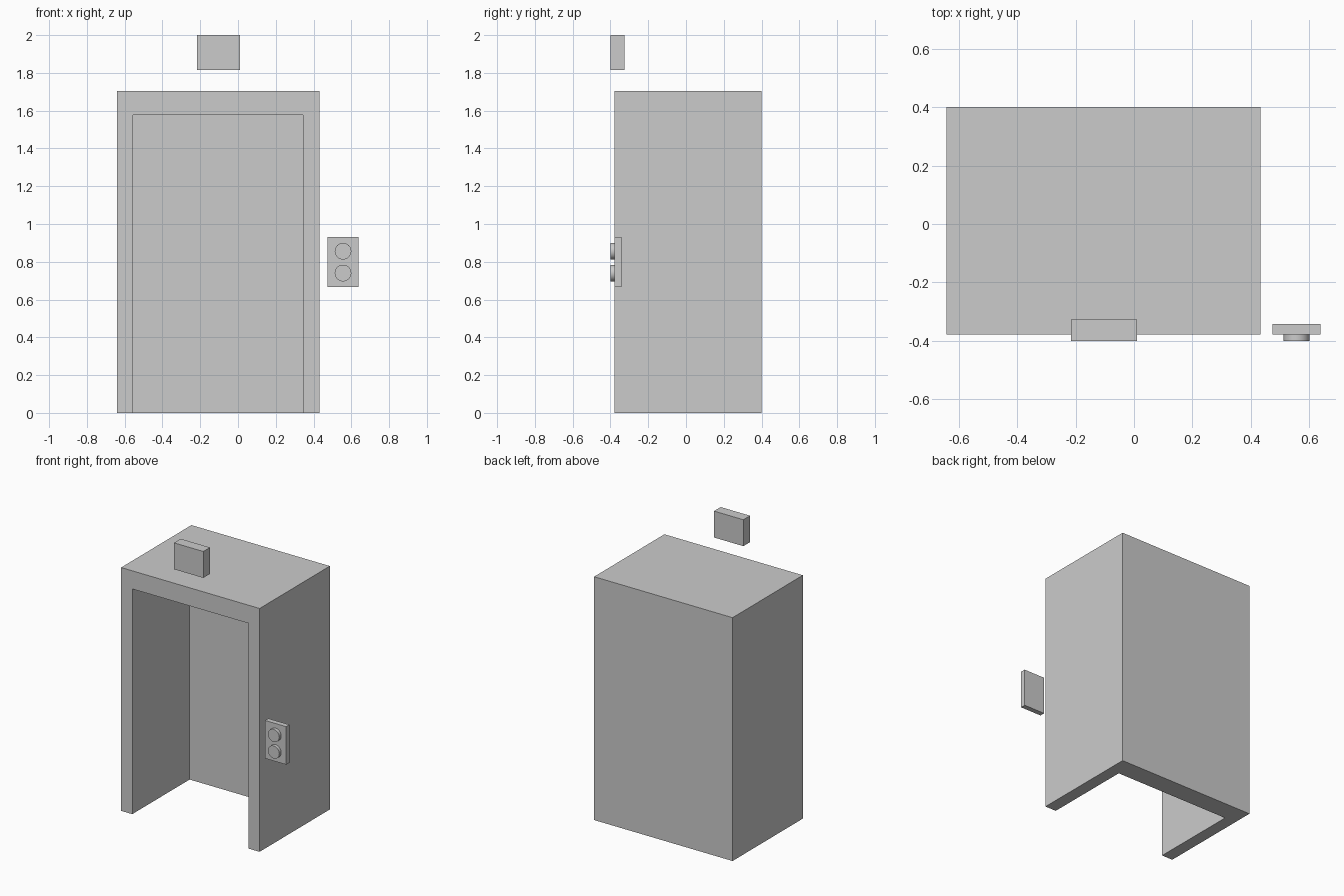
import bpy, bmesh
from math import pi

if "Cube" in bpy.data.objects:
    bpy.data.objects.remove(bpy.data.objects["Cube"])


def obj_from_bmesh(name, bm):
    bmesh.ops.recalc_face_normals(bm, faces=bm.faces)
    mesh = bpy.data.meshes.new(name)
    bm.to_mesh(mesh)
    bm.free()
    obj = bpy.data.objects.new(name, mesh)
    bpy.context.collection.objects.link(obj)
    return obj


def box(name, lo, hi):
    bm = bmesh.new()
    bmesh.ops.create_cube(bm, size=1)
    for v in bm.verts:
        v.co = [(a + b) / 2 + c * (b - a) for a, b, c in zip(lo, hi, v.co)]
    return obj_from_bmesh(name, bm)


def prism(name, profile, y0, y1):
    """Extrude an x-z outline from y0 to y1."""
    bm = bmesh.new()
    face = bm.faces.new([bm.verts.new((x, y0, z)) for x, z in profile])
    new = bmesh.ops.extrude_face_region(bm, geom=[face])["geom"]
    bmesh.ops.translate(bm, vec=(0, y1 - y0, 0),
                        verts=[g for g in new if isinstance(g, bmesh.types.BMVert)])
    return obj_from_bmesh(name, bm)


# Elevator cabin: arch-shaped shell, open at the front and bottom
L, R, TOP = -0.641, 0.432, 1.705
l, r, top = -0.555, 0.345, 1.578
FRONT, INNER, BACK = -0.378, 0.257, 0.40
cabin = prism("cabin", [(L, 0), (L, TOP), (R, TOP), (R, 0),
                        (r, 0), (r, top), (l, top), (l, 0)], FRONT, BACK)

# Back wall closing the shell, joined into one solid
bm = bmesh.new()
bm.from_mesh(cabin.data)
bm.faces.ensure_lookup_table()
back = max(bm.faces, key=lambda f: f.calc_center_median().y)
bmesh.ops.delete(bm, geom=[back], context='FACES')
verts = [v for v in bm.verts if v.co.y > BACK - 1e-4]
inner = [v for v in verts if l - 0.01 < v.co.x < r + 0.01]
for v in inner:
    v.co.y = INNER


def vert(x, y, z):
    return min(bm.verts, key=lambda v: (v.co - type(v.co)((x, y, z))).length)


for loop in ([(L, BACK, 0), (L, BACK, TOP), (R, BACK, TOP), (R, BACK, 0)],
             [(l, INNER, 0), (l, INNER, top), (r, INNER, top), (r, INNER, 0)],
             [(L, BACK, 0), (R, BACK, 0), (r, INNER, 0), (l, INNER, 0)]):
    bm.faces.new([vert(*p) for p in loop])
bmesh.ops.recalc_face_normals(bm, faces=bm.faces)
bm.to_mesh(cabin.data)
bm.free()

# Floor indicator above the door
box("floor_indicator", (-0.216, -0.40, 1.815), (0.011, -0.326, 2.0))

# Call panel with two round buttons
box("call_panel", (0.474, FRONT, 0.666), (0.638, -0.342, 0.932))
for name, z in (("down_button", 0.74), ("up_button", 0.856)):
    bpy.ops.mesh.primitive_cylinder_add(vertices=32, radius=0.044, depth=0.022,
                                        location=(0.556, -0.389, z),
                                        rotation=(pi / 2, 0, 0))
    bpy.context.object.name = name
    bpy.ops.object.shade_smooth_by_angle()
